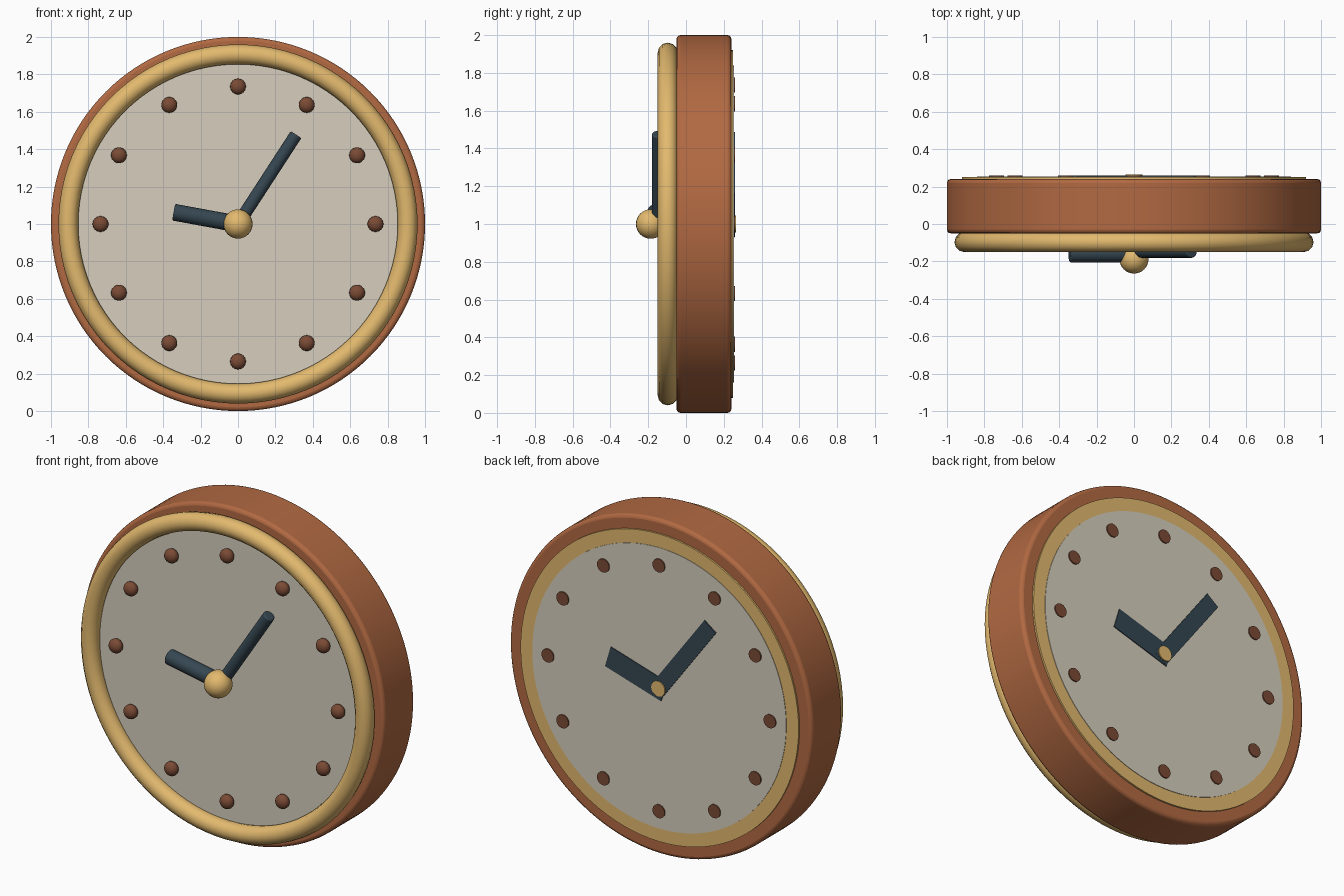
import bpy
from math import sin, cos, pi, radians
from mathutils import Matrix, Vector

if "Cube" in bpy.data.objects:
    bpy.data.objects.remove(bpy.data.objects["Cube"])


def material(name, r, g, b):
    colour = [(c / 255) ** 2.2 for c in (r, g, b)] + [1]
    m = bpy.data.materials.new(name)
    m.use_nodes = True
    m.diffuse_color = colour
    m.node_tree.nodes["Principled BSDF"].inputs["Base Color"].default_value = colour
    return m


WOOD = material("warm wood", 176, 105, 68)
BRASS = material("brass", 226, 184, 110)
CREAM = material("cream face", 214, 206, 188)
SLATE = material("dark slate", 56, 72, 82)
BROWN = material("brown markers", 122, 76, 56)

CENTRE = Vector((0, 0, 1))
FACING = (pi / 2, 0, 0)


def finish(name, mat, bevel=0):
    ob = bpy.context.object
    ob.name = name
    ob.data.materials.append(mat)
    if bevel:
        mod = ob.modifiers.new("rounded edges", "BEVEL")
        mod.width, mod.segments = bevel, 3
        mod.limit_method = "ANGLE"
    bpy.ops.object.shade_smooth_by_angle(angle=radians(40))
    return ob


def disc(name, mat, radius, y0, y1, x=0, z=0, bevel=0, sides=96):
    """Round plate facing front and back, between two depths."""
    bpy.ops.mesh.primitive_cylinder_add(
        vertices=sides, radius=radius, depth=y1 - y0,
        location=CENTRE + Vector((x, (y0 + y1) / 2, z)), rotation=FACING)
    return finish(name, mat, bevel)


def ball(name, mat, radius, y, x=0, z=0, flat=1):
    bpy.ops.mesh.primitive_uv_sphere_add(
        segments=24, ring_count=16, radius=radius,
        location=CENTRE + Vector((x, y, z)))
    bpy.context.object.scale.y = flat
    return finish(name, mat)


def rod(name, mat, angle, length, radius, y):
    """Round clock hand from the hub; angle is clockwise from twelve."""
    a = radians(angle)
    mid = Vector((sin(a), 0, cos(a))) * length / 2
    bpy.ops.mesh.primitive_cylinder_add(
        vertices=20, radius=radius, depth=length,
        location=CENTRE + mid + Vector((0, y, 0)), rotation=(0, a, 0))
    return finish(name, mat, 0.008)


def bar(name, mat, angle, start, end, width, y0, y1):
    """Flat clock hand on the back."""
    a = radians(angle)
    mid = Vector((sin(a), 0, cos(a))) * (start + end) / 2
    bpy.ops.mesh.primitive_cube_add(
        size=1, location=CENTRE + mid + Vector((0, (y0 + y1) / 2, 0)),
        rotation=(0, a, 0))
    bpy.context.object.scale = (width, y1 - y0, end - start)
    return finish(name, mat)


# Case and front rim
disc("case", WOOD, 1, -0.05, 0.24, bevel=0.02, sides=128)
bpy.ops.mesh.primitive_torus_add(
    major_radius=0.907, minor_radius=0.053, major_segments=96, minor_segments=12,
    location=CENTRE + Vector((0, -0.097, 0)), rotation=FACING)
finish("front_rim", BRASS)

# Dials
disc("front_dial", CREAM, 0.88, -0.06, -0.1)
disc("back_rim", BRASS, 0.92, 0.235, 0.25)
disc("back_dial", CREAM, 0.84, 0.24, 0.253)

# Hour markers on both sides
for i in range(12):
    a = i * pi / 6
    x, z = 0.735 * sin(a), 0.735 * cos(a)
    ball(f"front_marker_{i}", BROWN, 0.042, -0.105, x, z, flat=0.8)
    disc(f"back_marker_{i}", BROWN, 0.04, 0.25, 0.26, x, z, sides=24)

# Front hands and hub
rod("front_minute_hand", SLATE, 33, 0.57, 0.034, -0.147)
rod("front_hour_hand", SLATE, -79.6, 0.35, 0.045, -0.16)
ball("front_hub", BRASS, 0.078, -0.187)

# Back hands and hub, mirrored to read correctly from behind
bar("back_minute_hand", SLATE, -36.5, -0.05, 0.572, 0.095, 0.25, 0.259)
bar("back_hour_hand", SLATE, 73.3, -0.035, 0.352, 0.13, 0.25, 0.258)
disc("back_hub", BRASS, 0.045, 0.255, 0.265, sides=32)
